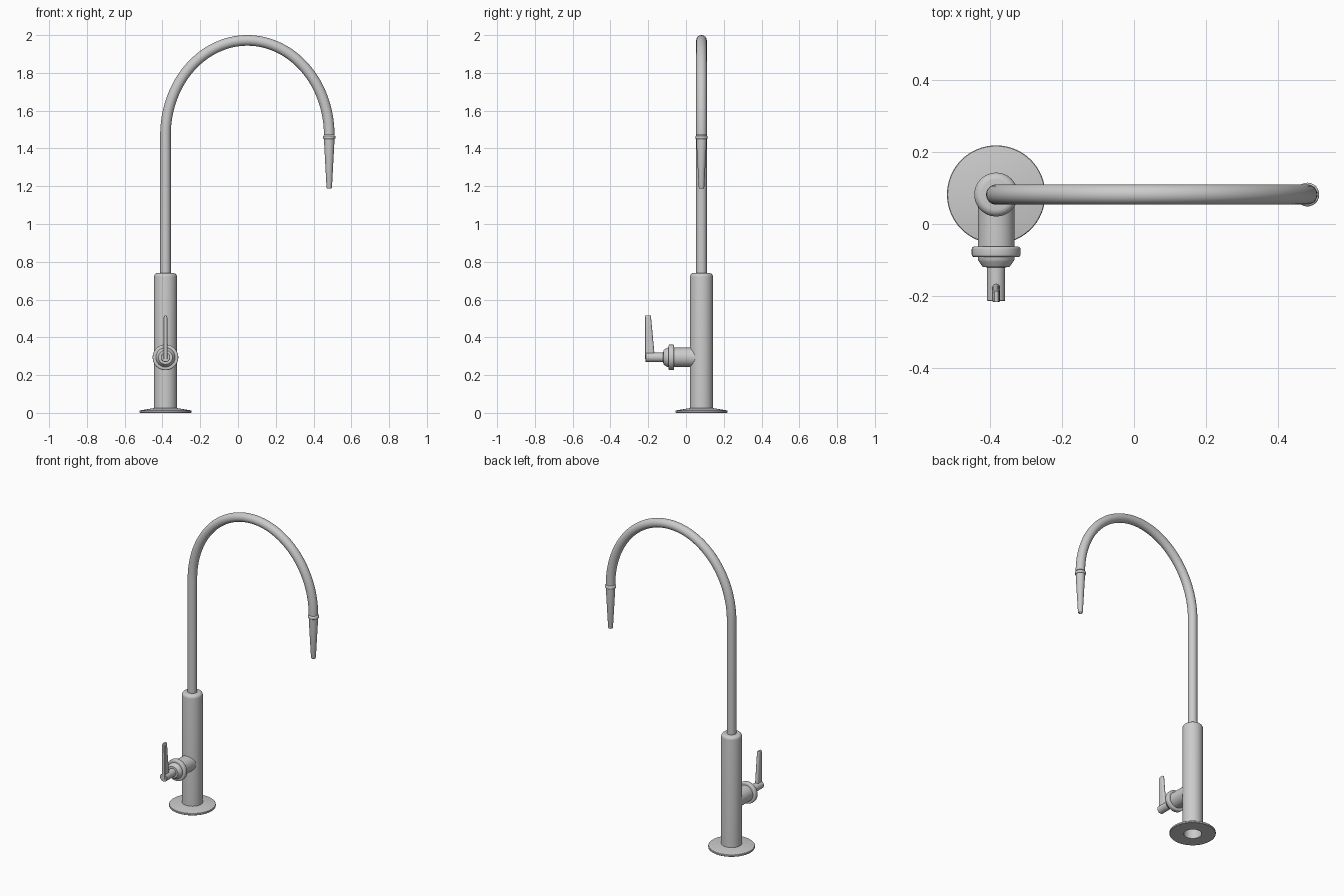
import bpy, bmesh
from math import sin, cos, pi, radians
from mathutils import Matrix, Vector

if "Cube" in bpy.data.objects:
    bpy.data.objects.remove(bpy.data.objects["Cube"])

AX, AY = -0.384, 0.082      # column axis
OUT_X = 0.483               # outlet axis
VALVE_Z = 0.294


def finish(name, bm, angle=35):
    bmesh.ops.recalc_face_normals(bm, faces=bm.faces)
    me = bpy.data.meshes.new(name)
    bm.to_mesh(me)
    bm.free()
    ob = bpy.data.objects.new(name, me)
    bpy.context.collection.objects.link(ob)
    bpy.ops.object.select_all(action='DESELECT')
    ob.select_set(True)
    bpy.context.view_layer.objects.active = ob
    bpy.ops.object.shade_smooth_by_angle(angle=radians(angle))
    return ob


def loft(name, rings, closed=False, matrix=Matrix()):
    """Skin a list of point rings; cap the ends or join last to first."""
    bm = bmesh.new()
    vs = [[bm.verts.new(matrix @ Vector(p)) for p in ring] for ring in rings]
    n = len(vs[0])
    pairs = list(zip(vs, vs[1:])) + ([(vs[-1], vs[0])] if closed else [])
    for a, b in pairs:
        for i in range(n):
            j = (i + 1) % n
            bm.faces.new((a[i], a[j], b[j], b[i]))
    if not closed:
        bm.faces.new(vs[0])
        bm.faces.new(vs[-1])
    return finish(name, bm)


def lathe(name, profile, matrix, closed=False, n=64):
    rings = [[(r * cos(2 * pi * i / n), r * sin(2 * pi * i / n), z)
              for i in range(n)] for r, z in profile]
    return loft(name, rings, closed, matrix)


def fillet(r, z, f, start=0, end=90, steps=6):
    """Rounded outer corner points around centre (r, z)."""
    return [(r + f * cos(radians(start + (end - start) * k / steps)),
             z + f * sin(radians(start + (end - start) * k / steps)))
            for k in range(steps + 1)]


column = Matrix.Translation((AX, AY, 0))

# Base flange with a mounting hole
lathe("base_flange", [(0.053, 0), (0.135, 0), (0.137, 0.002), (0.137, 0.011),
                      (0.135, 0.013), (0.064, 0.025), (0.053, 0.025)],
      column, closed=True)

# Column body, recessed underneath, rounded shoulder
lathe("column_body", [(0.03, 0.15), (0.053, 0.15), (0.053, 0.004), (0.061, 0.004)]
      + fillet(0.041, 0.72, 0.02) + [(0.02, 0.74)], column)

# Gooseneck tube: straight riser, then half-ellipse bend
TUBE_R, BEND_Z, BEND_H = 0.028, 1.471, 0.501
mid, half = (AX + OUT_X) / 2, (OUT_X - AX) / 2
path = [((AX, 0.73), (0, 1)), ((AX, 1.1), (0, 1))]
for k in range(65):
    t = pi * k / 64
    path.append(((mid - half * cos(t), BEND_Z + BEND_H * sin(t)),
                 (half * sin(t), BEND_H * cos(t))))
rings = []
for (x, z), (tx, tz) in path:
    d = Vector((tx, 0, tz)).normalized()
    side = Vector((d.z, 0, -d.x))
    rings.append([Vector((x, AY, z)) + TUBE_R * (side * cos(a) + Vector((0, sin(a), 0)))
                  for a in (2 * pi * i / 32 for i in range(32))])
loft("gooseneck_tube", rings)

# Outlet collar and tapered nozzle with an open tip
outlet = Matrix.Translation((OUT_X, AY, 0))
lathe("outlet_collar", [(0.02, 1.449)] + fillet(0.027, 1.455, 0.006, -90, 0, 4)
      + fillet(0.027, 1.462, 0.006, 0, 90, 4) + [(0.02, 1.468)], outlet, n=40)
lathe("outlet_nozzle", [(0.02, 1.452), (0.0275, 1.452), (0.0265, 1.42),
                        (0.0145, 1.195), (0.0125, 1.188), (0.009, 1.188),
                        (0.009, 1.23)], outlet, n=40)

# Valve parts turned around an axis pointing to the front
valve = Matrix.Translation((AX, AY, VALVE_Z)) @ Matrix.Rotation(pi / 2, 4, 'X')
lathe("valve_stub", [(0.051, 0.01), (0.051, 0.147)], valve)
lathe("valve_collar", [(0.04, 0.145)] + fillet(0.061, 0.152, 0.007, -90, 0, 4)
      + fillet(0.061, 0.167, 0.007, 0, 90, 4) + [(0.04, 0.174)], valve)
lathe("valve_bonnet", [(0.051, 0.17), (0.051, 0.181), (0.047, 0.188),
                       (0.037, 0.202), (0.02, 0.203)], valve)
lathe("valve_stem", [(0.025, 0.19), (0.025, 0.295), (0.023, 0.297)], valve, n=40)

# Lever: tapering flat blade with a rounded rear edge
sections = [(0.285, -0.164, 0.0115), (0.325, -0.168, 0.011), (0.42, -0.177, 0.0105),
            (0.506, -0.185, 0.0095), (0.512, -0.186, 0.008), (0.516, -0.187, 0.005)]
rings = []
for z, back, w in sections:
    front = -0.217
    arc = [(AX + w * cos(a), back - w + w * sin(a), z)
           for a in (pi * k / 10 for k in range(11))]
    edge = [(AX - w, front + 0.003, z), (AX - w * 0.75, front, z),
            (AX + w * 0.75, front, z), (AX + w, front + 0.003, z)]
    rings.append(arc + edge)
loft("lever_handle", rings)
